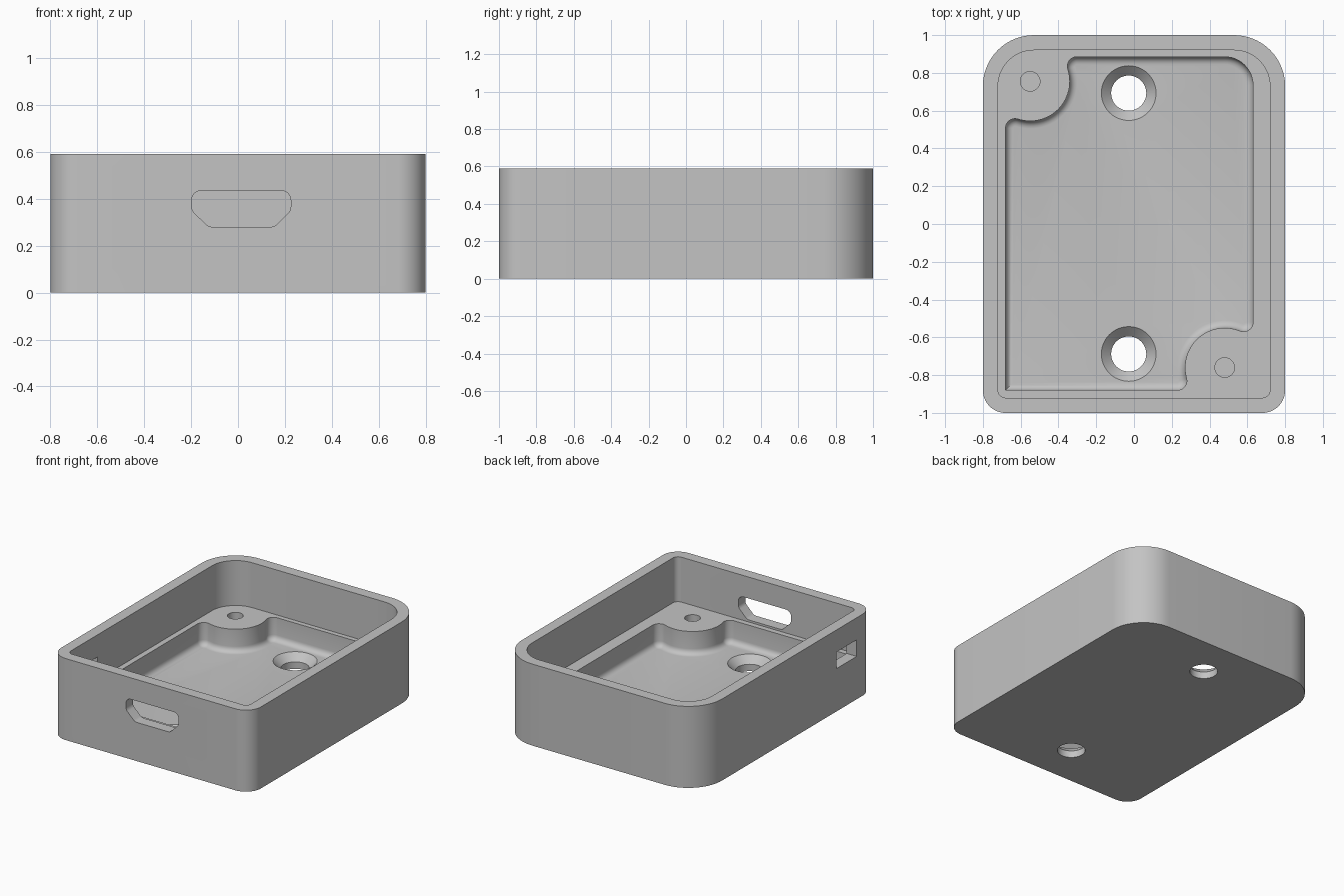
import bpy, bmesh, math
from mathutils import Vector, Matrix

cube = bpy.data.objects.get("Cube")
if cube:
    bpy.data.objects.remove(cube, do_unlink=True)

grey = bpy.data.materials.new("light grey plastic")
grey.use_nodes = True
grey.diffuse_color = (0.55, 0.55, 0.55, 1)
grey.node_tree.nodes["Principled BSDF"].inputs["Base Color"].default_value = grey.diffuse_color

HEIGHT, LEDGE, FLOOR = 0.59, 0.265, 0.10


def arc(c, r, a, b, n=12):
    """Points on a circle from angle a to b (radians)."""
    return [(c[0] + r * math.cos(a + (b - a) * i / n),
             c[1] + r * math.sin(a + (b - a) * i / n)) for i in range(n + 1)]


def rounded(corners, n=14):
    """Polygon whose (x, y, radius) corners are filleted."""
    pts = []
    for i, (x, y, r) in enumerate(corners):
        p = Vector((x, y))
        u = (Vector(corners[i - 1][:2]) - p).normalized()
        v = (Vector(corners[(i + 1) % len(corners)][:2]) - p).normalized()
        half = u.angle(v) / 2
        c = p + (u + v).normalized() * (r / math.sin(half))
        s = p + u * (r / math.tan(half)) - c
        e = p + v * (r / math.tan(half)) - c
        a = math.atan2(s.y, s.x)
        turn = math.remainder(math.atan2(e.y, e.x) - a, math.tau)
        pts += arc(c, r, a, a + turn, n)
    return pts


def make_object(name, bm):
    bmesh.ops.recalc_face_normals(bm, faces=bm.faces)
    mesh = bpy.data.meshes.new(name)
    bm.to_mesh(mesh)
    bm.free()
    mesh.materials.append(grey)
    obj = bpy.data.objects.new(name, mesh)
    bpy.context.collection.objects.link(obj)
    return obj


def prism(name, pts, lo, hi, fillet=0, turn=None):
    """Extrude an outline from lo to hi, optionally filleting its lower rim."""
    bm = bmesh.new()
    base = bm.faces.new([bm.verts.new((x, y, lo)) for x, y in pts])
    top = bmesh.ops.extrude_face_region(bm, geom=[base], use_keep_orig=True)["geom"]
    bmesh.ops.translate(bm, vec=(0, 0, hi - lo),
                        verts=[g for g in top if isinstance(g, bmesh.types.BMVert)])
    bmesh.ops.recalc_face_normals(bm, faces=bm.faces)
    if fillet:
        rim = [e for e in bm.edges if all(abs(v.co.z - lo) < 1e-5 for v in e.verts)]
        bmesh.ops.bevel(bm, geom=rim, offset=fillet, offset_type='OFFSET', segments=5,
                        profile=0.5, affect='EDGES', clamp_overlap=False)
    if turn:
        bm.transform(turn)
    return make_object(name, bm)


def lathe(name, profile, x, y, n=48):
    """Solid of revolution from (radius, z) rings."""
    bm = bmesh.new()
    rings = [[bm.verts.new((px, py, z)) for px, py in arc((x, y), r, 0, math.tau, n)[:-1]]
             for r, z in profile]
    for low, high in zip(rings, rings[1:]):
        for i in range(n):
            j = (i + 1) % n
            bm.faces.new((low[i], low[j], high[j], high[i]))
    bm.faces.new(rings[0])
    bm.faces.new(rings[-1])
    return make_object(name, bm)


def cut(body, cutter):
    mod = body.modifiers.new("cut", 'BOOLEAN')
    mod.operation, mod.solver, mod.object = 'DIFFERENCE', 'EXACT', cutter
    bpy.context.view_layer.objects.active = body
    bpy.ops.object.modifier_apply(modifier=mod.name)
    bpy.data.objects.remove(cutter, do_unlink=True)


def post_edge(px, py, wall_x, wall_y, r=0.21, n=0.05):
    """Outline round a corner post, blended into the two walls beside it."""
    c1 = (px - math.sqrt((r + n) ** 2 - (wall_y + n - py) ** 2), wall_y + n)
    c2 = (wall_x - n, py + math.sqrt((r + n) ** 2 - (wall_x - n - px) ** 2))
    a1 = math.atan2(py - c1[1], px - c1[0])
    a2 = math.atan2(py - c2[1], px - c2[0])
    return (arc(c1, n, -math.pi / 2, a1, 10)
            + arc((px, py), r, a1 + math.pi, a2 + math.pi, 28)[1:-1]
            + arc(c2, n, a2, 0, 10))


# Outer shell: wide radii at the back, tight radii at the front
def shell_outline(inset):
    x, y, front, back = 0.8 - inset, 1 - inset, 0.12 - inset, 0.27 - inset
    return rounded([(-x, -y, front), (x, -y, front), (x, y, back), (-x, y, back)])


body = prism("enclosure_body", shell_outline(0), 0, HEIGHT)

# Upper cavity down to the ledge
cut(body, prism("cavity_cutter", shell_outline(0.08), LEDGE, HEIGHT + 0.1))

# Lower pocket, leaving two round corner posts
left, right, front, back = -0.68, 0.63, -0.88, 0.885
posts = [(0.48, -0.76), (-0.55, 0.755)]
pocket = [(left, front)]
pocket += post_edge(*posts[0], right, front)
pocket += arc((right - 0.15, back - 0.15), 0.15, 0, math.pi / 2)
pocket += [(-x, -y) for x, y in post_edge(-posts[1][0], -posts[1][1], -left, -back)]
cut(body, prism("pocket_cutter", pocket, FLOOR, LEDGE + 0.1, fillet=0.04))

# Countersunk mounting holes in the floor
for y in (-0.688, 0.693):
    cut(body, lathe("mount_hole_cutter",
                    [(0.093, -0.1), (0.093, 0.05), (0.15, 0.105)], -0.028, y))

# Pilot holes in the posts
for x, y in posts:
    cut(body, lathe("pilot_hole_cutter", [(0.052, 0.08), (0.052, LEDGE + 0.1)], x, y, 32))

# Connector opening in the front wall
slot = rounded([(-0.125, 0.28, 0.04), (0.155, 0.28, 0.04), (0.225, 0.35, 0.04),
                (0.225, 0.435, 0.04), (-0.197, 0.435, 0.04), (-0.197, 0.35, 0.04)], 6)
cut(body, prism("connector_cutter", slot, 0.88, 1.1,
                turn=Matrix.Rotation(math.pi / 2, 4, 'X')))

# Small switch opening in the right wall
switch = [(-0.81, 0.31), (-0.58, 0.31), (-0.58, 0.43), (-0.81, 0.43)]
to_side = Matrix(((0, 0, -1, 0), (1, 0, 0, 0), (0, 1, 0, 0), (0, 0, 0, 1)))
cut(body, prism("switch_cutter", switch, 0.69, 0.9, turn=to_side))

bpy.ops.object.select_all(action='DESELECT')
body.select_set(True)
bpy.context.view_layer.objects.active = body
bpy.ops.object.shade_smooth_by_angle(angle=math.radians(30))
